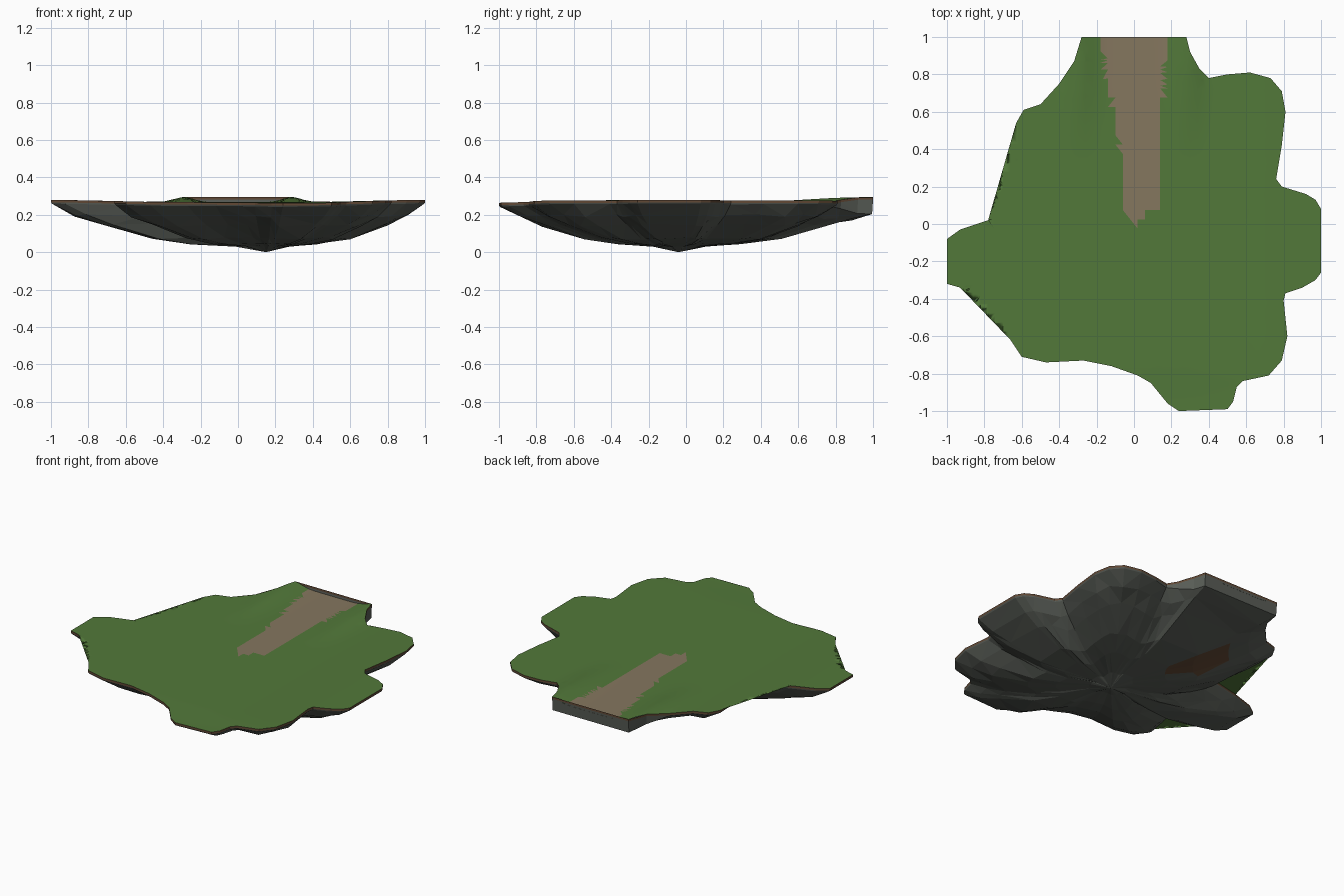
import bpy, bmesh, math, random
from mathutils import Vector

random.seed(4)
cube = bpy.data.objects.get("Cube")
if cube:
    bpy.data.objects.remove(cube, do_unlink=True)


def material(name, color):
    mat = bpy.data.materials.new(name)
    mat.use_nodes = True
    rgba = (*color, 1)
    mat.diffuse_color = rgba
    mat.node_tree.nodes["Principled BSDF"].inputs["Base Color"].default_value = rgba
    return mat


grass = material("grass_green", (.085, .19, .042))
path = material("path_tan", (.235, .184, .114))
dirt = material("dirt_brown", (.12, .065, .035))
rock = material("rock_grey", (.1, .11, .095))

# Island outline, clockwise from the back edge
OUTLINE = [
    (.28, 1), (.3, .92), (.35, .83), (.4, .78), (.5, .8), (.62, .81), (.73, .78),
    (.79, .71), (.81, .6), (.79, .42), (.76, .24), (.79, .2), (.92, .16), (.97, .13),
    (1, .08), (1, -.26), (.97, -.3), (.9, -.34), (.81, -.37), (.8, -.41), (.82, -.6),
    (.79, -.73), (.72, -.81), (.58, -.84), (.55, -.87), (.53, -.95), (.5, -.99),
    (.24, -1), (.18, -.96), (.09, -.85), (.02, -.81), (-.12, -.76), (-.27, -.73),
    (-.47, -.74), (-.6, -.71), (-.66, -.62), (-.63, -.46), (-.58, -.32), (-.59, -.3),
    (-.93, -.34), (-1, -.32), (-1, -.08), (-.93, -.03), (-.78, .02), (-.58, .07),
    (-.59, .14), (-.62, .34), (-.63, .54), (-.59, .61), (-.5, .64), (-.4, .75),
    (-.32, .87), (-.28, 1)]
APEX = Vector((.15, -.04, 0))


def ramp(value, low, high):
    t = min(1, max(0, (value - low) / (high - low)))
    return t * t * (3 - 2 * t)


def ground_height(x, y):
    # Gentle dish with two banks beside the path at the back
    bank = .027 * math.exp(-((abs(x) - .29) / .075) ** 2) * ramp(y, .3, .95)
    return .267 + .012 * ramp(abs(x), .3, 1) - .005 * ramp(-y, .7, 1) + bank


def on_path(x, y):
    widen = ramp(y, .3, 1)
    if y < .08:
        return abs(x) < y
    return -.07 - .1 * widen < x < .13 + .04 * widen


def finish(bm, name, materials):
    bmesh.ops.recalc_face_normals(bm, faces=bm.faces)
    mesh = bpy.data.meshes.new(name)
    bm.to_mesh(mesh)
    bm.free()
    for mat in materials:
        mesh.materials.append(mat)
    obj = bpy.data.objects.new(name, mesh)
    bpy.context.collection.objects.link(obj)
    return obj


# Grass top: filled outline sliced into a fine grid and lifted to the ground height
bm = bmesh.new()
face = bm.faces.new([bm.verts.new((x, y, 0)) for x, y in reversed(OUTLINE)])
bmesh.ops.triangulate(bm, faces=[face])
for axis, step in ((0, .04), (1, .05)):
    normal = Vector((axis == 0, axis == 1, 0))
    for i in range(math.ceil(-1 / step), math.ceil(1 / step)):
        bmesh.ops.bisect_plane(bm, geom=bm.verts[:] + bm.edges[:] + bm.faces[:],
                               plane_co=normal * (i + .5) * step, plane_no=normal)
bmesh.ops.triangulate(bm, faces=bm.faces)
for f in bm.faces:
    c = f.calc_center_median()
    f.material_index = int(on_path(c.x, c.y))
    f.smooth = True
for v in bm.verts:
    v.co.z = ground_height(v.co.x, v.co.y)
finish(bm, "grass_top", [grass, path])


# Rim and rocky underside: rings shrinking from the outline towards the lowest point
def ring(bm, scale, height, jitter=0):
    verts = []
    for x, y in OUTLINE:
        p = APEX.lerp(Vector((x, y, 0)), scale)
        p.z = height(x, y) + random.uniform(-jitter, jitter)
        verts.append(bm.verts.new(p))
    return verts


def wall_base(x, y):
    drop = .02 + .07 * ramp(y, .74, .95) * (abs(x) < .45)
    return ground_height(x, y) - drop


def shoulder(x, y):
    return .15 + (wall_base(x, y) - .15) * .42


bm = bmesh.new()
rings = [ring(bm, 1, ground_height),
         ring(bm, 1, lambda x, y: ground_height(x, y) - .013),
         ring(bm, .995, wall_base),
         ring(bm, .89, shoulder, .008)]
for scale, z in ((.76, .145), (.53, .073), (.35, .045), (.14, .03)):
    rings.append(ring(bm, scale, lambda x, y: z, .012 * scale))
count = len(OUTLINE)
for level, (upper, lower) in enumerate(zip(rings, rings[1:])):
    for i in range(count):
        j = (i + 1) % count
        f = bm.faces.new((upper[i], upper[j], lower[j], lower[i]))
        f.material_index = int(level > 0)
tip = bm.verts.new(APEX)
for i in range(count):
    f = bm.faces.new((rings[-1][i], rings[-1][(i + 1) % count], tip))
    f.material_index = 1
bmesh.ops.triangulate(bm, faces=bm.faces)

# Exposed soil patch below the path
for f in bm.faces:
    c = f.calc_center_median()
    if -.28 < c.x < .03 and .28 < c.y < .6:
        f.material_index = 0
base = finish(bm, "rock_underside", [dirt, rock])
# The open shell has its normals pointed outwards
if sum(p.normal.z * p.area for p in base.data.polygons) > 0:
    base.data.flip_normals()
